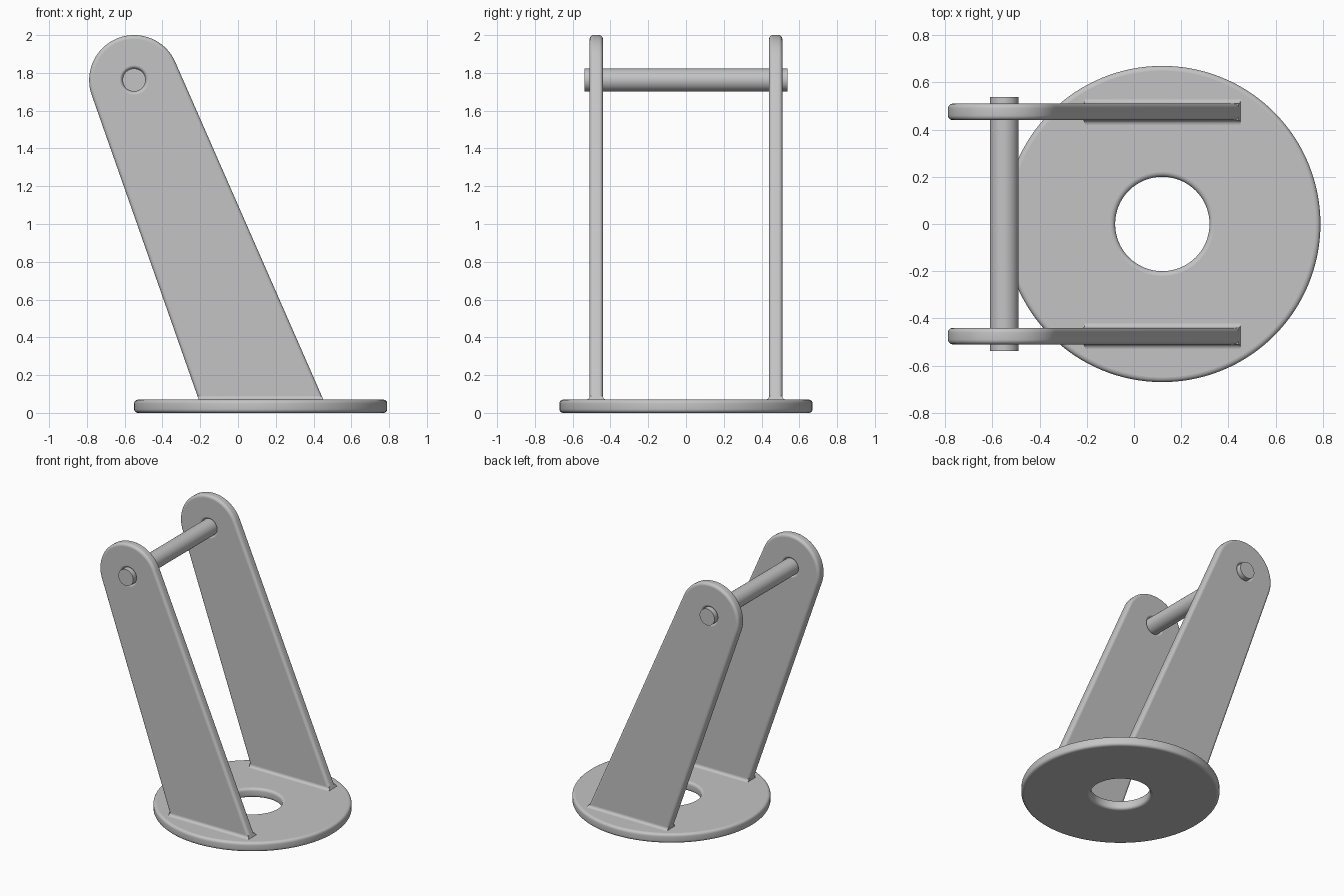
import bpy, bmesh, math
from mathutils import Matrix, Vector

cube = bpy.data.objects.get("Cube")
if cube:
    bpy.data.objects.remove(cube, do_unlink=True)

# One plain grey metal
GREY = (0.55, 0.55, 0.55, 1)
metal = bpy.data.materials.new("grey_metal")
metal.use_nodes = True
metal.diffuse_color = GREY
metal.node_tree.nodes["Principled BSDF"].inputs["Base Color"].default_value = GREY

BASE_X, BASE_R, BASE_HOLE = 0.12, 0.67, 0.2
THICK, ROUND = 0.07, 0.02
ARM_Y, TIP, TIP_R = 0.475, Vector((-0.55, 1.762)), 0.238
PIN_R, PIN_LENGTH = 0.061, 1.075
FOOT_LEFT, FOOT_RIGHT = Vector((-0.208, THICK)), Vector((0.452, THICK))
STAND = Matrix.Rotation(math.pi / 2, 4, 'X')


def finish(name, bm, matrix):
    """Smooth the curved faces, keep flats and sharp edges, and link the object."""
    bmesh.ops.recalc_face_normals(bm, faces=bm.faces)
    for f in bm.faces:
        f.smooth = abs(f.normal.z) < 0.999
    for e in bm.edges:
        e.smooth = e.calc_face_angle(0) < math.radians(32)
    bm.transform(matrix)
    mesh = bpy.data.meshes.new(name)
    bm.to_mesh(mesh)
    bm.free()
    mesh.materials.append(metal)
    obj = bpy.data.objects.new(name, mesh)
    bpy.context.collection.objects.link(obj)
    return obj


def arc(centre, radius, start, end, count):
    return [centre + radius * Vector((math.cos(a), math.sin(a)))
            for a in (start + (end - start) * i / count for i in range(count + 1))]


def circle(centre, radius, count):
    return arc(centre, radius, 0, 2 * math.pi, count)[:-1]


def rounded_plate(name, outline, hole, matrix):
    """Plate with a hole; outline(inset) and hole(inset) give matching rings."""
    half, steps = THICK / 2, 5
    section = []
    for i in range(steps + 1):
        t = math.pi / 2 * i / steps
        section.append((ROUND * (1 - math.sin(t)), half - ROUND + ROUND * math.cos(t)))
    section += [(inset, -z) for inset, z in reversed(section)]
    bm = bmesh.new()
    caps = [[], []]
    for shape in (outline, hole):
        rings = [[bm.verts.new((p.x, p.y, z)) for p in shape(inset)] for inset, z in section]
        n = len(rings[0])
        for a, b in zip(rings, rings[1:]):
            for i in range(n):
                j = (i + 1) % n
                bm.faces.new((a[i], a[j], b[j], b[i]))
        for cap, ring in zip(caps, (rings[0], rings[-1])):
            cap += [bm.edges.get((ring[i], ring[(i + 1) % n])) for i in range(n)]
    for cap in caps:
        bmesh.ops.triangle_fill(bm, edges=cap, use_beauty=True)
    return finish(name, bm, matrix)


# Tapered arm: a round tip with straight tangents down to the foot
def tangent(foot, side):
    d = foot - TIP
    angle = math.atan2(d.y, d.x) + side * math.acos(TIP_R / d.length)
    return angle, math.sqrt(d.length_squared - TIP_R ** 2) + 0.03


def arm_outline(inset):
    right, right_len = tangent(FOOT_RIGHT, 1)
    left, left_len = tangent(FOOT_LEFT, -1)
    tip = arc(TIP, TIP_R - inset, right, left + 2 * math.pi, 48)
    right_foot = tip[0] + right_len * Vector((math.sin(right), -math.cos(right)))
    left_foot = tip[-1] + left_len * Vector((-math.sin(left), math.cos(left)))
    return [right_foot] + tip + [left_foot]


# Base ring
base_centre = Vector((BASE_X, 0))
rounded_plate("base_ring",
              lambda i: circle(base_centre, BASE_R - i, 128),
              lambda i: circle(base_centre, BASE_HOLE + i, 64),
              Matrix.Translation((0, 0, THICK / 2)))

# Arms and the concave weld fillets at their feet
for label, side in (("front", -1), ("back", 1)):
    place = Matrix.Translation((0, side * ARM_Y, 0))
    rounded_plate(label + "_arm", arm_outline,
                  lambda i: circle(TIP, PIN_R + i * 0.8, 48), place @ STAND)

    half = THICK / 2
    curve = arc(Vector((half + ROUND, THICK + ROUND)), ROUND, math.pi, 1.5 * math.pi, 6)
    profile = curve + [Vector((half + ROUND, THICK / 2))]
    profile += [Vector((-p.x, p.y)) for p in reversed(profile)]
    bm = bmesh.new()
    ends = []
    for foot, lean in ((FOOT_LEFT, -0.35), (FOOT_RIGHT, -0.44)):
        ends.append([bm.verts.new((foot.x + lean * (p.y - THICK), p.x, p.y)) for p in profile])
    n = len(profile)
    for i in range(n):
        j = (i + 1) % n
        bm.faces.new((ends[0][i], ends[0][j], ends[1][j], ends[1][i]))
    for end in ends:
        bm.faces.new(end)
    finish(label + "_arm_fillet", bm, place)

# Cross pin through both arm tips
bm = bmesh.new()
bmesh.ops.create_cone(bm, cap_ends=True, segments=48, radius1=PIN_R, radius2=PIN_R,
                      depth=PIN_LENGTH)
finish("cross_pin", bm, Matrix.Translation((TIP.x, 0, TIP.y)) @ STAND)
